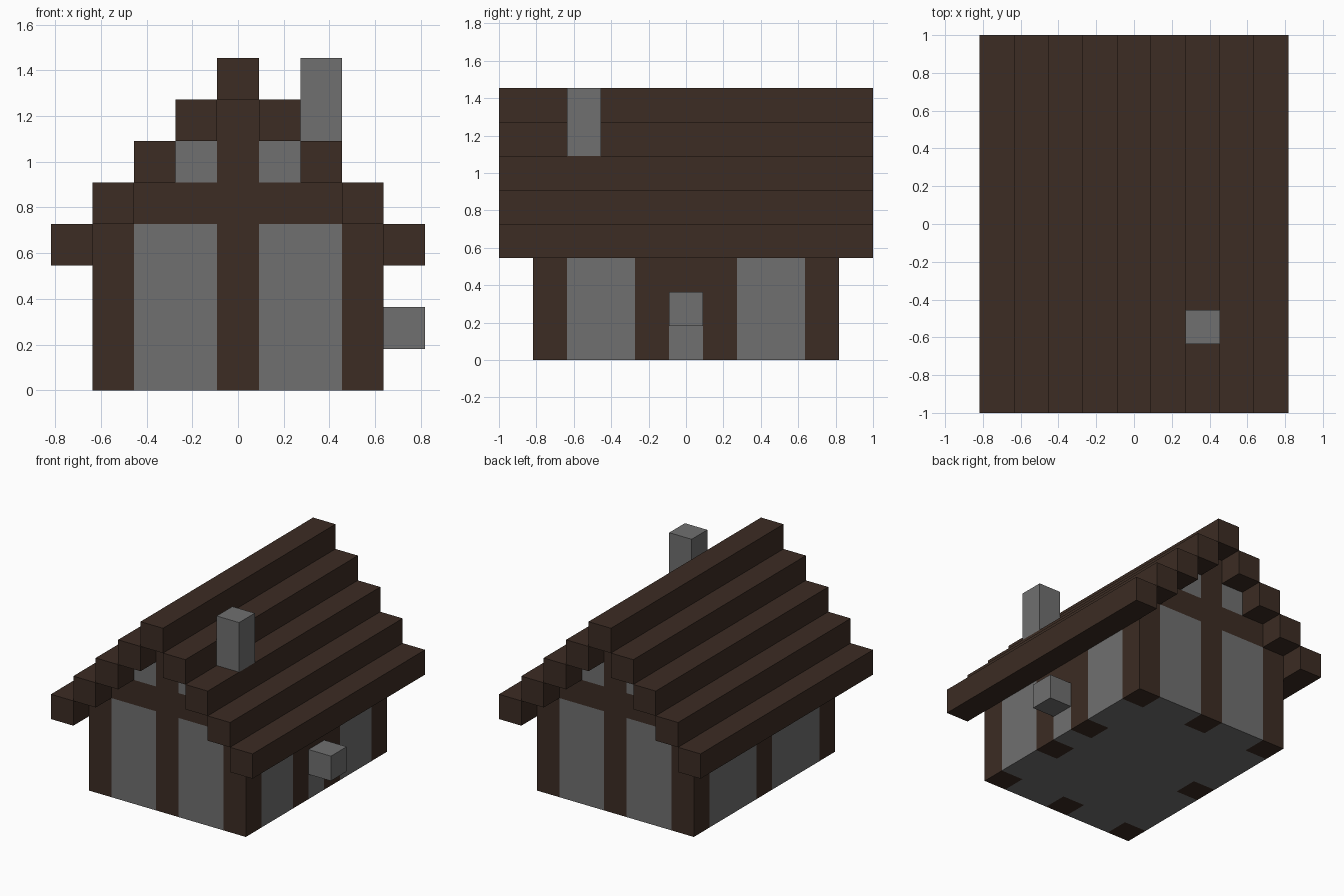
import bpy

U = 2 / 11  # one block

if "Cube" in bpy.data.objects:
    bpy.data.objects.remove(bpy.data.objects["Cube"], do_unlink=True)


def make_material(name, colour):
    mat = bpy.data.materials.new(name)
    mat.use_nodes = True
    mat.diffuse_color = colour
    for node in mat.node_tree.nodes:
        if node.type == "BSDF_PRINCIPLED":
            node.inputs["Base Color"].default_value = colour
            node.inputs["Roughness"].default_value = 0.9
    return mat


WOOD = make_material("dark wood", (0.045, 0.025, 0.017, 1))
STONE = make_material("grey stone", (0.16, 0.16, 0.16, 1))


def box(name, mat, x, y, z):
    """Box spanning the (low, high) block ranges x, y and z."""
    spans = (x, y, z)
    bpy.ops.mesh.primitive_cube_add(size=1, location=[(a + b) / 2 * U for a, b in spans])
    obj = bpy.context.object
    obj.name = name
    obj.data.name = name
    obj.scale = [(b - a) * U for a, b in spans]
    bpy.ops.object.transform_apply(location=False, rotation=False, scale=True)
    obj.data.materials.append(mat)


def around(c):
    return (c - 0.5, c + 0.5)


def span(side, low, high):
    """Range mirrored to the given side."""
    return tuple(sorted((side * low, side * high)))


# Stone floor slab
box("floor", STONE, (-2.5, 2.5), (-3.5, 3.5), (0, 1))

# Gable walls, front and back
for y, end in ((-4, "front"), (4, "back")):
    box(end + "_centre_post", WOOD, around(0), around(y), (0, 7))
    for s, side in ((1, "left"), (-1, "right")):
        label = end + "_" + side
        box(label + "_corner_post", WOOD, around(3 * s), around(y), (0, 4))
        box(label + "_wall_panel", STONE, span(s, 0.5, 2.5), around(y), (0, 4))
        box(label + "_cross_beam", WOOD, span(s, 0.5, 2.5), around(y), (4, 5))
        box(label + "_gable_panel", STONE, span(s, 0.5, 1.5), around(y), (5, 6))

# Right wall with a single middle post
box("right_middle_post", WOOD, around(-3), around(0), (0, 4))
# Left wall with a doorway between two posts
box("door", STONE, around(3), around(0), (0, 2))
box("door_lintel", WOOD, around(3), around(0), (2, 4))
box("door_block", STONE, around(4), around(0), (1, 2))
for s, end in ((-1, "front"), (1, "back")):
    box("right_panel_" + end, STONE, around(-3), span(s, 0.5, 3.5), (0, 4))
    box("door_post_" + end, WOOD, around(3), around(s), (0, 4))
    box("left_panel_" + end, STONE, around(3), span(s, 1.5, 3.5), (0, 4))

# Stepped roof beams rising to the ridge
for step in range(4):
    for s, side in ((1, "left"), (-1, "right")):
        box(f"roof_beam_{side}_{step + 1}", WOOD, around((4 - step) * s),
            (-5.5, 5.5), (3 + step, 4 + step))
box("ridge_beam", WOOD, around(0), (-5.5, 5.5), (7, 8))

# Chimney
box("chimney", STONE, around(2), around(-3), (6, 8))
